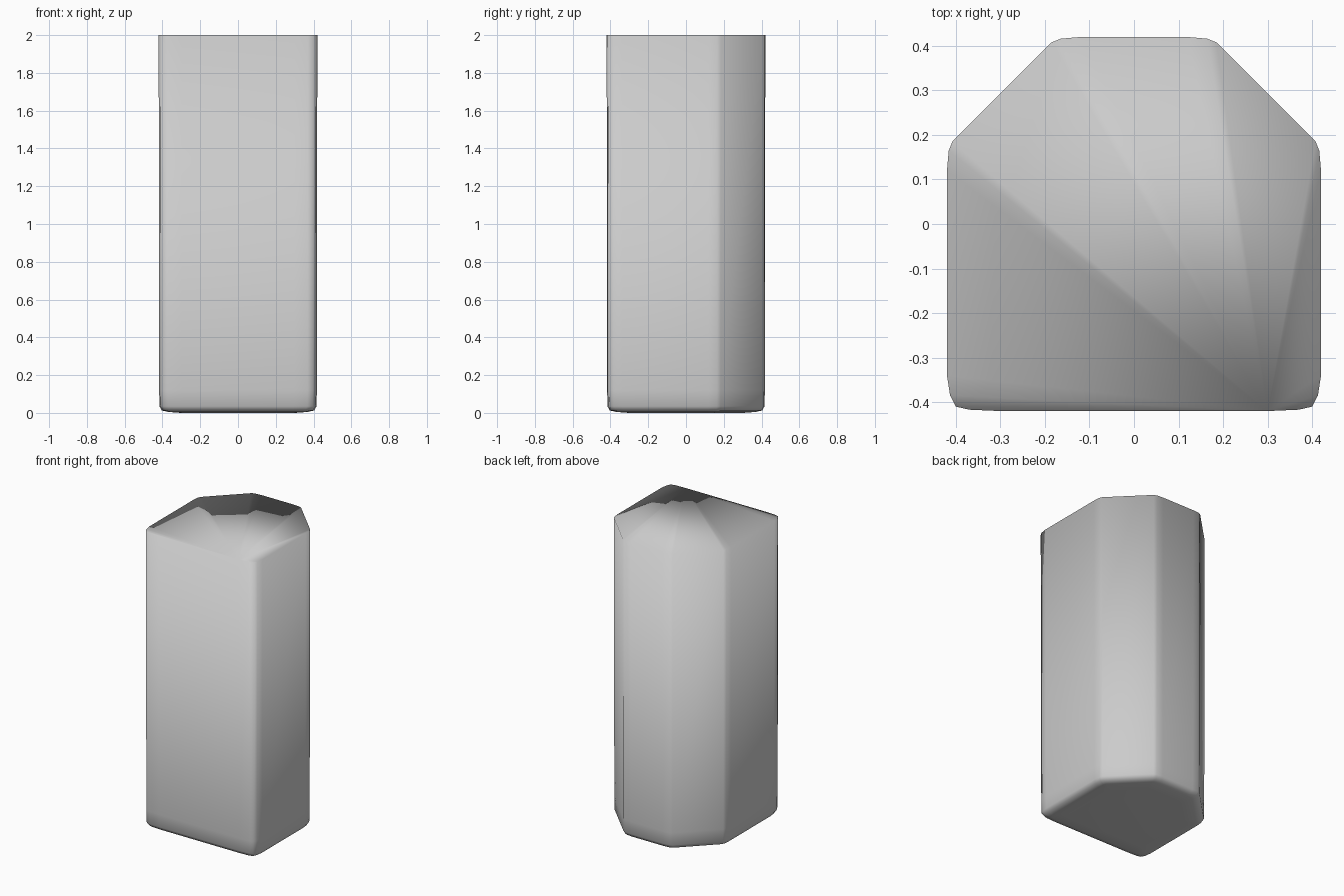
import bpy, bmesh

if "Cube" in bpy.data.objects:
    bpy.data.objects.remove(bpy.data.objects["Cube"])

# Right half of the cross-section, front to back: soft front corner, chamfered back corner
half = [(0.30, -0.42), (0.37, -0.417), (0.40, -0.41), (0.413, -0.385), (0.42, -0.34),
        (0.42, 0.12), (0.416, 0.165), (0.408, 0.185),
        (0.185, 0.408), (0.165, 0.416), (0.12, 0.42)]
section = half + [(-x, y) for x, y in reversed(half)]

# Height and scale of each ring: softened bottom edge, very slight taper, crisp top
rings = [(0.0, 0.72), (0.005, 0.88), (0.013, 0.96), (0.035, 0.99), (0.12, 0.994), (2.0, 1.0)]

bm = bmesh.new()
loops = [[bm.verts.new((x * s, y * s, z)) for x, y in section] for z, s in rings]
n = len(section)

# Side walls
for low, high in zip(loops, loops[1:]):
    for i in range(n):
        j = (i + 1) % n
        bm.faces.new((low[i], low[j], high[j], high[i]))

# Flat bottom, and a flat top fanned from the front right corner
bm.faces.new(list(reversed(loops[0])))
top = loops[-1]
for i in range(1, n - 1):
    bm.faces.new((top[0], top[i], top[i + 1]))

for f in bm.faces:
    f.smooth = True

mesh = bpy.data.meshes.new("chamfered_block")
bm.to_mesh(mesh)
bm.free()
block = bpy.data.objects.new("chamfered_block", mesh)
bpy.context.collection.objects.link(block)
